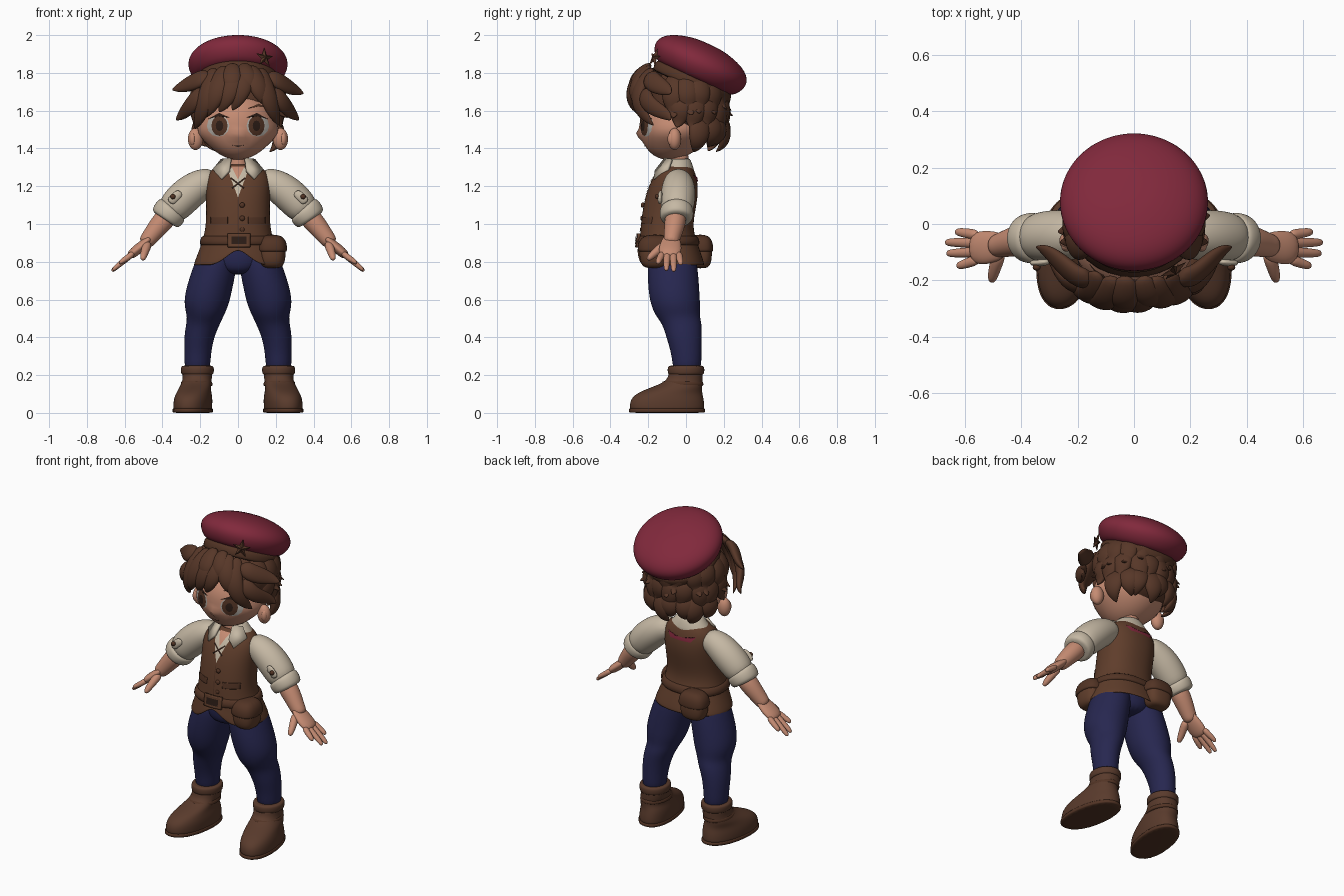
import bpy, bmesh, math, random
from mathutils import Vector
from mathutils.bvhtree import BVHTree

random.seed(4)
cube = bpy.data.objects.get("Cube")
if cube:
    bpy.data.objects.remove(cube, do_unlink=True)


def material(name, *rgb):
    m = bpy.data.materials.new(name)
    m.use_nodes = True
    m.diffuse_color = (*rgb, 1)
    m.node_tree.nodes["Principled BSDF"].inputs["Base Color"].default_value = (*rgb, 1)
    return m


skin = material("skin", .56, .26, .17)
hair = material("hair brown", .095, .038, .021)
leather = material("vest brown", .115, .047, .024)
trim = material("trim brown", .085, .034, .018)
boot = material("boot brown", .1, .043, .025)
navy = material("navy cloth", .02, .02, .08)
cream = material("cream linen", .56, .48, .37)
red = material("beret red", .22, .022, .045)
dark = material("dark line", .025, .012, .008)
eye_grey = material("eye grey", .45, .42, .38)


def make(name, verts, faces, mat, levels=0, thick=0, smooth=True):
    """Mesh object with optional solidify and subdivision."""
    mesh = bpy.data.meshes.new(name)
    mesh.from_pydata([tuple(v) for v in verts], [], faces)
    bm = bmesh.new()
    bm.from_mesh(mesh)
    bmesh.ops.recalc_face_normals(bm, faces=bm.faces)
    bm.to_mesh(mesh)
    bm.free()
    mesh.materials.append(mat)
    for p in mesh.polygons:
        p.use_smooth = smooth
    ob = bpy.data.objects.new(name, mesh)
    bpy.context.collection.objects.link(ob)
    if thick:
        ob.modifiers.new("Thickness", 'SOLIDIFY').thickness = thick
    if levels:
        sub = ob.modifiers.new("Smooth", 'SUBSURF')
        sub.levels = sub.render_levels = levels
    return ob


def bridge(rows, n, cap):
    faces = [(r * n + i, r * n + (i + 1) % n, (r + 1) * n + (i + 1) % n, (r + 1) * n + i)
             for r in range(rows - 1) for i in range(n)]
    if cap:
        faces += [tuple(range(n)), tuple(range((rows - 1) * n, rows * n))]
    return faces


def loft(name, rings, mat, n=20, square=1.0, levels=2, cap=True, thick=0):
    """Stack of level rings (x, y, z, rx, ry); square below one makes them boxier."""
    def bend(c):
        return math.copysign(abs(c) ** square, c)
    angles = [math.tau * i / n for i in range(n)]
    verts = [(x + rx * bend(math.cos(a)), y + ry * bend(math.sin(a)), z)
             for x, y, z, rx, ry in rings for a in angles]
    return make(name, verts, bridge(len(rings), n, cap), mat, levels, thick)


def tube(name, pts, radii, mat, flat=1.0, up=lambda p: Vector((0, 1, 0)), n=10, levels=2):
    """Tapered tube along a path; flat thins it along the up direction."""
    pts = [Vector(p) for p in pts]
    verts = []
    for i, p in enumerate(pts):
        t = (pts[min(i + 1, len(pts) - 1)] - pts[max(i - 1, 0)]).normalized()
        side = t.cross(up(p)).normalized()
        top = side.cross(t)
        for k in range(n):
            a = math.tau * k / n
            verts.append(p + radii[i] * (side * math.cos(a) + top * flat * math.sin(a)))
    return make(name, verts, bridge(len(pts), n, True), mat, levels)


def ball(name, loc, size, mat, shape=None):
    bm = bmesh.new()
    bmesh.ops.create_uvsphere(bm, u_segments=32, v_segments=24, radius=1)
    verts = []
    for v in bm.verts:
        p = shape(v.co) if shape else v.co
        verts.append([c + s * q for c, s, q in zip(loc, size, p)])
    faces = [[v.index for v in f.verts] for f in bm.faces]
    bm.free()
    return make(name, verts, faces, mat)


def surface(ob):
    bpy.context.view_layer.update()
    return BVHTree.FromObject(ob, bpy.context.evaluated_depsgraph_get())


def plate(name, outline, mat, target, lift=.003, side=-1, thick=0):
    """Thin patch with an (x, z) outline, laid on the front or back of a surface."""
    steps, edge = 5, []
    pts = [Vector(p) for p in outline]
    for a, b in zip(pts, pts[1:] + pts[:1]):
        edge += [a.lerp(b, k / 4) for k in range(4)]
    mid = sum(pts, Vector((0, 0))) / len(pts)
    flat = [mid.lerp(p, (r + 1) / steps) for r in range(steps) for p in edge]
    verts = []
    for p in flat:
        hit = target.ray_cast(Vector((p.x, side, p.y)), Vector((0, -side, 0)))[0]
        verts.append((p.x, (hit.y if hit else 0) + side * lift, p.y))
    n = len(edge)
    ob = make(name, verts, bridge(steps, n, False) + [tuple(range(n))], mat, 0, thick)
    if ob.data.polygons[0].normal.y * side < 0:
        ob.data.flip_normals()
    return ob


def oval(x, z, rx, rz, n=12):
    return [(x + rx * math.cos(math.tau * i / n), z + rz * math.sin(math.tau * i / n)) for i in range(n)]


def box(x, z, w, h):
    return [(x - w, z - h), (x + w, z - h), (x + w, z + h), (x - w, z + h)]


# Head with a tapered jaw and a small nose
def jaw(p):
    low = min(p.z, 0) ** 2
    nose = .14 * math.exp(-((p.x / .13) ** 2 + ((p.z + .3) / .14) ** 2)) if p.y < 0 else 0
    full = 1 + .1 * math.exp(-((p.z + .25) / .3) ** 2)
    return Vector((p.x * full * (1 - .12 * low), p.y - .15 * low - nose, p.z))


head = ball("head", (0, -.06, 1.53), (.2, .185, .19), skin, jaw)
face = surface(head)
loft("neck", [(0, -.04, z, r, r) for z, r in ((1.22, .07), (1.3, .055), (1.42, .055))], skin)
plate("mouth", [(-.035, 1.418), (0, 1.408), (.035, 1.418), (0, 1.412)], dark, face)
for s, label in ((1, "left"), (-1, "right")):
    ball(label + "_ear", (s * .225, -.06, 1.45), (.04, .035, .058), skin)
    ball(label + "_ear_hollow", (s * .24, -.078, 1.45), (.018, .02, .035), skin)
    plate(label + "_eye_white", oval(s * .105, 1.52, .06, .058), eye_grey, face, .002)
    plate(label + "_iris", oval(s * .098, 1.52, .043, .054), trim, face, .004)
    plate(label + "_pupil", oval(s * .098, 1.52, .02, .028), dark, face, .006)
    plate(label + "_lash", [(s * .04, 1.562), (s * .1, 1.588), (s * .162, 1.555), (s * .1, 1.575)], dark, face, .007)
    plate(label + "_brow", [(s * .045, 1.61), (s * .11, 1.637), (s * .16, 1.615), (s * .105, 1.624)], hair, face, .006)

# Hair: cap, layered back locks, swept fringe
centre = Vector((0, 0, 1.62))
ball("hair_cap", (0, .015, 1.64), (.235, .205, .21), hair)


def lock(name, pts, w):
    tube(name, pts, [w * k for k in (.6, 1, .95, .6, .06)], hair, .55,
         lambda p: (p - centre).normalized(), 8)


tiers = (("low", 8, 68, 1.6, 1.39, .17), ("middle", 10, 96, 1.72, 1.48, .24), ("upper", 11, 112, 1.8, 1.58, .275))
for tier, count, span, top, end, out in tiers:
    for i in range(count):
        t = math.radians(span * (2 * i / (count - 1) - 1))
        drop = top - end + random.uniform(-.03, .02)
        twist = random.choice((-.12, .12))
        path = []
        for f, r in ((0, .15), (.3, .215), (.6, .23), (.85, .215), (1, out)):
            a = t + twist * f * f
            path.append((r * math.sin(a), r * math.cos(a) * .92, top - drop * f))
        lock(tier + "_back_lock", path, .068)


def fringe(x, z):
    depth = 1 - (x / .3) ** 2 - ((z - 1.63) / .28) ** 2
    return -.03 - .25 * math.sqrt(max(.04, depth))


sweeps = ((.06, 1.84, -.03, 1.6, .055), (0, 1.84, -.1, 1.59, .06), (-.07, 1.84, -.18, 1.56, .065),
          (-.13, 1.83, -.23, 1.5, .06), (-.15, 1.8, -.35, 1.71, .06), (-.19, 1.72, -.33, 1.55, .055),
          (.07, 1.84, .16, 1.62, .06), (.12, 1.83, .22, 1.52, .06), (.16, 1.8, .35, 1.69, .06),
          (.19, 1.72, .325, 1.55, .055), (.03, 1.85, .1, 1.69, .055), (-.03, 1.85, -.04, 1.67, .06))
for x, z, tip_x, tip_z, w in sweeps:
    path = []
    for f in (0, .3, .6, .85, 1):
        px = x + (tip_x - x) * f ** 1.4
        pz = z + (tip_z - z) * f
        path.append((px, fringe(px, pz) - .025 * math.sin(math.pi * f), pz))
    lock("fringe_lock", path, w)

# Beret tipped back, with band and star
crown = [(0, 0, z, r, r) for z, r in ((-.09, .19), (-.06, .24), (0, .272), (.05, .255), (.09, .2), (.118, .1), (.122, .03))]
band = [(0, 0, z, r, r) for z, r in ((-.13, .205), (-.125, .222), (-.075, .225), (-.06, .2))]
for part in (loft("beret", crown, red, 28), loft("beret_band", band, trim, 28)):
    part.location = (0, .075, 1.84)
    part.rotation_euler.x = math.radians(-25)
star = [(0, -.018, 0), (0, .012, 0)]
for i in range(10):
    r = .022 if i % 2 else .055
    star.append((r * math.sin(math.pi * i / 5), 0, r * math.cos(math.pi * i / 5)))
spokes = [(c, 2 + i, 2 + (i + 1) % 10) for c in (0, 1) for i in range(10)]
badge = make("beret_star", star, spokes, trim, smooth=False)
badge.location = (.14, -.165, 1.88)
badge.rotation_euler = (-.3, .15, .5)

# Vest with an open hem notched at the front
vest = loft("vest", [(0, y, z, rx, ry) for y, z, rx, ry in (
    (-.04, 1.32, .07, .06), (-.05, 1.295, .14, .09), (-.06, 1.24, .175, .12), (-.075, 1.15, .17, .142),
    (-.1, 1.02, .168, .138), (-.1, .95, .178, .142), (-.09, .88, .198, .158), (-.08, .78, .24, .182))],
    leather, 32, .9, 2, False, .012)
for v in vest.data.vertices:
    if v.co.z < .8 and v.co.y < -.1:
        v.co.z += .095 * max(0, 1 - abs(v.co.x) / .12)
chest = surface(vest)
plate("shirt_front", [(-.06, 1.3), (0, 1.14), (.06, 1.3)], cream, chest)
plate("open_neck", [(-.035, 1.305), (0, 1.235), (.035, 1.305)], skin, chest, .005)
for s in (1, -1):
    plate("lace", [(s * -.04, 1.24), (s * .03, 1.185), (s * .035, 1.192), (s * -.035, 1.247)], dark, chest, .008)
    plate("pocket_flap", box(s * .1, 1.02, .045, .018), trim, chest, .005, -1, .008)
plate("vest_seam", box(0, 1.03, .003, .1), trim, chest, .004)
plate("back_emblem", [(-.1, 1.26), (-.07, 1.225), (.07, 1.225), (.1, 1.26), (.05, 1.245), (-.05, 1.245)], red, chest, .005, 1)
for z in (1.1, 1.03, .97):
    ball("vest_button", (.022, -.085 - .145 * (1.3 - z / 4) / 1.03, z), (.014, .01, .014), trim)

# Belt and buckle
loft("belt", [(0, -.095, z, rx, rx - .036) for z, rx in ((.885, .198), (.89, .207), (.935, .196), (.94, .184))],
     trim, 32, .9, 1)
waist = surface(bpy.data.objects["belt"])
plate("buckle", box(.005, .914, .06, .036), leather, chest, .02, -1, .014)
plate("buckle_gap", box(.005, .914, .04, .02), dark, chest, .024)

# Pouches
for label, x, y, rx, ry in (("front_pouch", .18, -.165, .075, .085), ("back_pouch", -.11, .075, .085, .065)):
    loft(label, [(x, y, z, rx * k, ry * k) for z, k in ((.765, .5), (.78, .85), (.83, 1), (.9, .95), (.93, .6))],
         leather, 16, .75)
    loft(label + "_flap", [(x, y, z, rx * k, ry * k) for z, k in ((.85, 1.04), (.86, 1.1), (.91, 1.05), (.945, .6))],
         trim, 16, .75)

# Collar
loft("collar", [(0, -.042, z, rx, ry) for z, rx, ry in ((1.275, .14, .09), (1.32, .1, .075), (1.35, .072, .062))],
     cream, 24, 1, 1, False, .012)
collar = bpy.data.objects["collar"]
bm = bmesh.new()
bm.from_mesh(collar.data)
gap = [f for f in bm.faces if f.calc_center_median().y < -.08 and abs(f.calc_center_median().x) < .05]
bmesh.ops.delete(bm, geom=gap, context='FACES')
bm.to_mesh(collar.data)
bm.free()

# Trousers
loft("trouser_seat", [(0, -.075, z, rx, ry) for z, rx, ry in ((.95, .15, .11), (.86, .185, .13), (.78, .16, .13), (.73, .07, .1))], navy)

palm_up = Vector((.7, 0, .7))
for s, label in ((1, "left"), (-1, "right")):
    # Collar point
    flap = [(.04, -.115, 1.35), (.09, -.08, 1.345), (.135, -.1, 1.29), (.09, -.172, 1.24), (.05, -.165, 1.285)]
    make(label + "_collar_point", [(s * x, y, z) for x, y, z in flap], [tuple(range(5))], cream, 0, .014)

    # Sleeve, rolled cuff and button tab
    def arm(part, pts, radii, mat, flat=1.0, up=Vector((0, 1, 0)), n=14):
        facing = Vector((s * up.x, up.y, up.z))
        tube(label + "_" + part, [(s * x, y, z) for x, y, z in pts], radii, mat, flat, lambda p: facing, n)
    arm("sleeve", [(.11, -.04, 1.24), (.18, -.04, 1.22), (.25, -.04, 1.175), (.32, -.045, 1.11), (.37, -.05, 1.05)],
        [.06, .082, .095, .094, .08], cream)
    arm("cuff", [(.34, -.05, 1.085), (.35, -.05, 1.075), (.385, -.05, 1.03), (.39, -.05, 1.022)],
        [.075, .095, .09, .07], cream)
    arm("sleeve_tab", [(.3, -.133, 1.17), (.34, -.14, 1.14), (.36, -.137, 1.11)], [.022, .026, .022], cream, .5)
    ball(label + "_tab_button", (s * .345, -.153, 1.145), (.014, .012, .014), trim)

    # Forearm, hand and fingers
    arm("forearm", [(.35, -.05, 1.07), (.42, -.06, .99), (.47, -.075, .925), (.5, -.08, .89)], [.062, .056, .045, .04], skin)
    arm("palm", [(.46, -.078, .935), (.49, -.08, .9), (.54, -.085, .86), (.58, -.085, .825)],
        [.042, .056, .064, .05], skin, .45, palm_up)
    for y, tip, reach in ((-.04, -.028, .625), (-.068, -.065, .66), (-.098, -.104, .655), (-.125, -.148, .62)):
        arm("finger", [(.55, y, .85), (.585, (y + tip) / 2, .82), (reach, tip, 1.42 - reach), (reach + .006, tip, 1.408 - reach)],
            [.02, .02, .016, .008], skin, .9, palm_up, 8)
    arm("thumb", [(.475, -.1, .9), (.49, -.145, .865), (.502, -.19, .825), (.505, -.205, .81)],
        [.028, .025, .02, .01], skin, 1.0, palm_up, 8)

    # Trouser leg with a full knee
    loft(label + "_trouser_leg", [(s * x, y, z, rx, ry) for x, y, z, rx, ry in (
        (.1, -.075, .88, .1, .12), (.125, -.07, .76, .118, .135), (.155, -.065, .65, .125, .137),
        (.168, -.055, .57, .12, .132), (.172, -.045, .515, .098, .118), (.185, -.02, .47, .09, .105),
        (.207, -.01, .4, .08, .095), (.215, .005, .3, .07, .078), (.215, .005, .2, .068, .075))], navy)

    # Boot with sole, folded top and strap
    foot = ((.24, -.1, 0, .098, .196), (.24, -.1, .03, .1, .2), (.238, -.1, .07, .1, .196), (.235, -.088, .105, .092, .175),
            (.228, -.05, .135, .084, .135), (.217, -.01, .165, .078, .098), (.215, -.002, .2, .078, .09), (.215, 0, .24, .08, .09))
    shoe = loft(label + "_boot", [(s * x, y, z, rx, ry) for x, y, z, rx, ry in foot], boot, 24, .9)
    sole = loft(label + "_sole", [(s * .24, -.1, z, .104, .204) for z in (0, .003, .022, .025)], trim, 24, .9, 1)
    for part in (shoe, sole):
        for v in part.data.vertices:
            if v.co.z < .12:
                v.co.x -= s * .12 * (v.co.y + .1)
    loft(label + "_boot_fold", [(s * .215, 0, z, r, r + .01) for z, r in ((.2, .078), (.205, .088), (.245, .09), (.252, .076))], boot)
    loft(label + "_boot_strap", [(s * .219, -.018, z, r, r + .026) for z, r in ((.14, .078), (.145, .087), (.165, .084), (.17, .074))], trim)
